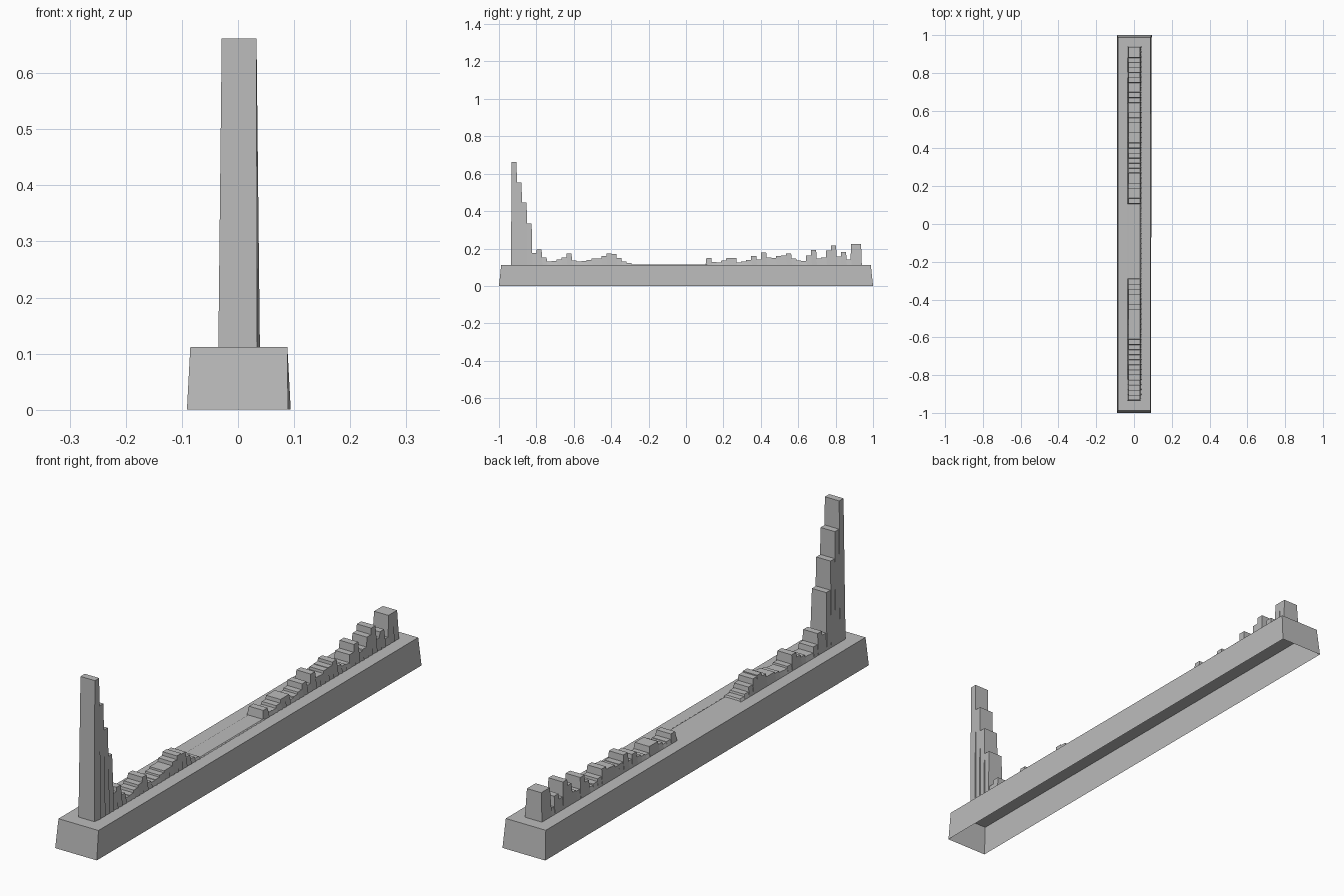
import bpy
import bmesh

cube = bpy.data.objects.get("Cube")
if cube:
    bpy.data.objects.remove(cube, do_unlink=True)

grey = bpy.data.materials.new("plain grey")
grey.use_nodes = True
colour = (0.5, 0.5, 0.5, 1)
grey.diffuse_color = colour
grey.node_tree.nodes["Principled BSDF"].inputs["Base Color"].default_value = colour

DECK = 0.112    # top of the plinth
SKEW = 0.005    # outward kick of the back right foot


def tapered_block(bm, top_x, top_y, z0, z1, flare, closed):
    """Block whose foot flares out from its top; the underside may stay open."""
    (xa, xb), (ya, yb) = top_x, top_y
    foot = [(xa - SKEW - 0.001, ya - flare), (xb + 0.001, ya - flare),
            (xb + SKEW + 0.001, yb + flare), (xa - SKEW - 0.001, yb + flare)]
    roof = [(xa, ya), (xb, ya), (xb, yb), (xa, yb)]
    low = [bm.verts.new((x, y, z0)) for x, y in foot]
    high = [bm.verts.new((x, y, z1)) for x, y in roof]
    bm.faces.new(high)
    for i in range(4):
        j = (i + 1) % 4
        bm.faces.new((low[i], low[j], high[j], high[i]))
    if closed:
        bm.faces.new(low[::-1])


def finish(name, bm):
    mesh = bpy.data.meshes.new(name)
    bm.to_mesh(mesh)
    bm.free()
    mesh.materials.append(grey)
    bpy.context.collection.objects.link(bpy.data.objects.new(name, mesh))


# Plinth: a hollow tray turned upside down
bm = bmesh.new()
tapered_block(bm, (-0.085, 0.088), (-0.988, 0.988), 0, DECK, 0.012, False)
finish("plinth", bm)

# Bar heights above the plinth in thousandths, from front to back
front_run = [550, 440, 335, 222, 65, 82, 40, 18, 20, 30, 40, 60, 25, 18,
             20, 27, 34, 34, 48, 62, 58, 36, 18, 10]
flat_run = [3] * 15
back_run = [36, 16, 14, 24, 38, 38, 14, 18, 26, 48, 30, 66, 40, 38, 48, 50,
            62, 34, 24, 20, 50, 80, 35, 40, 78, 103, 46, 68, 28, 112, 112]
heights = front_run + flat_run + back_run

# Skyline: one row of tapered bars along the middle of the plinth
START, END = -0.932, 0.936
pitch = (END - START) / len(heights)
bm = bmesh.new()
for i, h in enumerate(heights):
    y = START + i * pitch
    tapered_block(bm, (-0.029, 0.033), (y, y + pitch), DECK,
                  DECK + h / 1000, 0.004, True)
finish("skyline_bars", bm)
